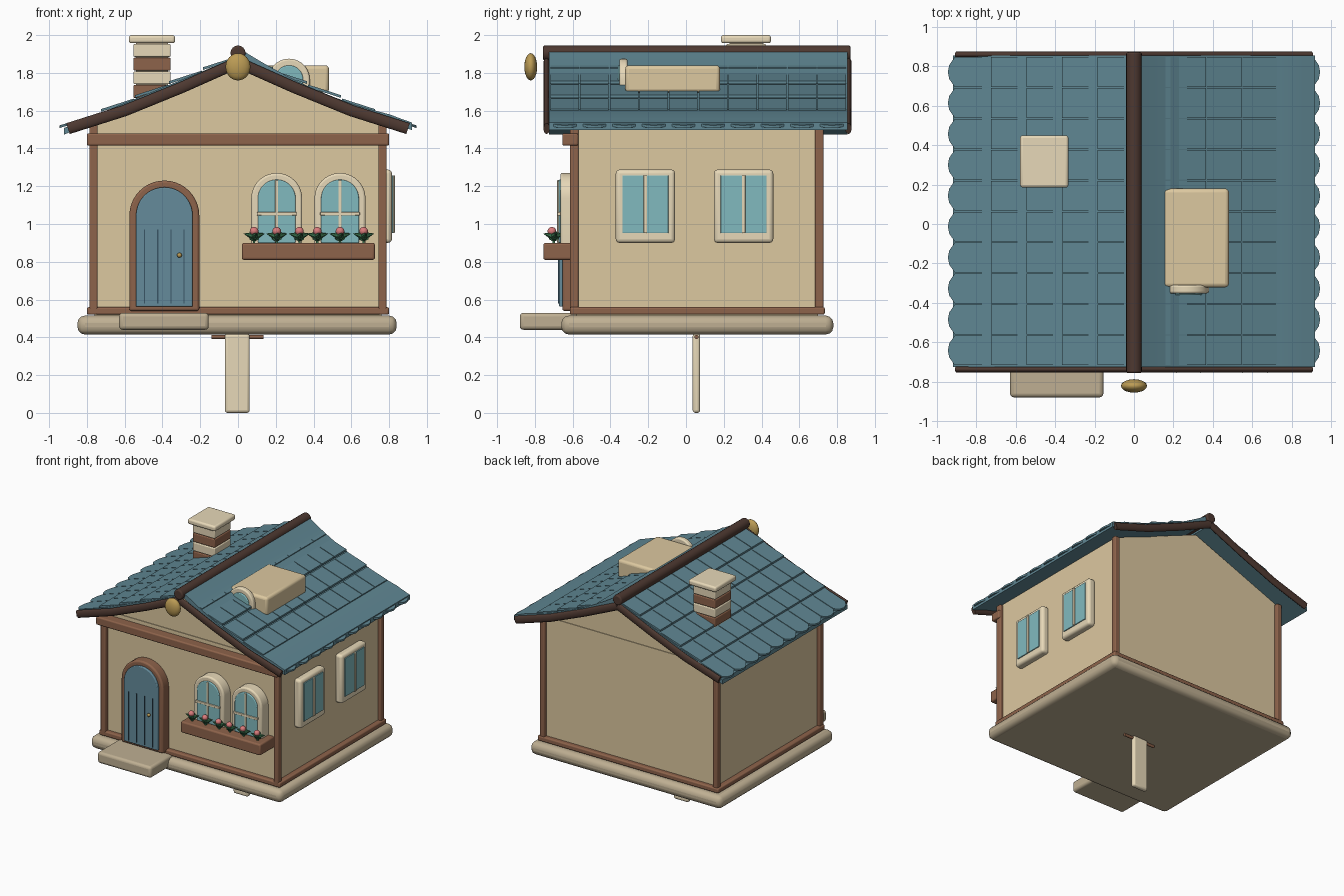
import bpy, bmesh, math
from mathutils import Matrix, Vector

if "Cube" in bpy.data.objects:
    bpy.data.objects.remove(bpy.data.objects["Cube"])

def mat(name, *c):
    m = bpy.data.materials.new(name)
    m.diffuse_color = (*c, 1)
    m.use_nodes = True
    m.node_tree.nodes["Principled BSDF"].inputs["Base Color"].default_value = m.diffuse_color
    return m

WALL = mat("plaster", .72, .58, .35)
TRIM = mat("cream_trim", .80, .69, .48)
STONE = mat("stone", .52, .43, .29)
WOOD = mat("wood", .27, .125, .07)
DARK = mat("dark_wood", .075, .04, .03)
ROOF = mat("roof_blue", .115, .24, .29)
DOOR = mat("door_blue", .13, .26, .33)
GROOVE = mat("groove_blue", .04, .09, .13)
GLASS = mat("glass", .22, .49, .52)
GOLD = mat("gold", .5, .33, .09)
LEAF = mat("leaf", .04, .16, .07)
PINK = mat("petal", .7, .2, .2)

def finish(name, bm, m, bevel=0, smooth=True, segs=3):
    bmesh.ops.recalc_face_normals(bm, faces=bm.faces)
    me = bpy.data.meshes.new(name)
    bm.to_mesh(me)
    bm.free()
    ob = bpy.data.objects.new(name, me)
    bpy.context.collection.objects.link(ob)
    me.materials.append(m)
    if bevel:
        b = ob.modifiers.new("bevel", 'BEVEL')
        b.width, b.segments, b.limit_method = bevel, segs, 'ANGLE'
    if smooth:
        bpy.context.view_layer.objects.active = ob
        ob.select_set(True)
        bpy.ops.object.shade_smooth_by_angle(angle=math.radians(35))
        ob.select_set(False)
    return ob

def box(name, x, y, z, m, bevel=.008):
    bm = bmesh.new()
    size = [b - a for a, b in (x, y, z)]
    mid = [(a + b) / 2 for a, b in (x, y, z)]
    bmesh.ops.create_cube(bm, size=1, matrix=Matrix.Translation(mid) @ Matrix.Diagonal((*size, 1)))
    return finish(name, bm, m, bevel)

def add_prism(bm, bottom, top):
    a = [bm.verts.new(p) for p in bottom]
    b = [bm.verts.new(p) for p in top]
    bm.faces.new(a)
    bm.faces.new(b[::-1])
    for i in range(len(a)):
        j = (i + 1) % len(a)
        bm.faces.new((a[i], b[i], b[j], a[j]))

def prism_y(name, pts, y0, y1, m, bevel=0):
    bm = bmesh.new()
    add_prism(bm, [(x, y0, z) for x, z in pts], [(x, y1, z) for x, z in pts])
    return finish(name, bm, m, bevel)

def arch(name, cx, r, spring, bottom, y0, y1, m, bevel=.006):
    pts = [(cx + r, bottom)]
    pts += [(cx + r * math.cos(math.pi * i / 20), spring + r * math.sin(math.pi * i / 20)) for i in range(21)]
    return prism_y(name, pts + [(cx - r, bottom)], y0, y1, m, bevel)

def ball(name, c, s, m):
    bm = bmesh.new()
    bmesh.ops.create_uvsphere(bm, u_segments=20, v_segments=12, radius=1,
                              matrix=Matrix.Translation(c) @ Matrix.Diagonal((*s, 1)))
    return finish(name, bm, m)

def rod(name, p, q, r, m, bevel=.01):
    p, q = Vector(p), Vector(q)
    bm = bmesh.new()
    bmesh.ops.create_cone(bm, cap_ends=True, segments=16, radius1=r, radius2=r, depth=(q - p).length,
                          matrix=Matrix.Translation((p + q) / 2) @ (q - p).to_track_quat('Z', 'Y').to_matrix().to_4x4())
    return finish(name, bm, m, bevel)

# base, step and hanging tag below
box("base_slab", (-.85, .84), (-.66, .78), (.415, .515), STONE, .04)
box("door_step", (-.63, -.155), (-.88, -.56), (.44, .53), STONE, .02)
box("support_tag", (-.07, .062), (.035, .075), (0, .42), TRIM, .015)
rod("tag_bar", (-.14, .055, .402), (.135, .055, .402), .011, WOOD, 0)

# walls, gable and timber
box("walls", (-.76, .76), (-.58, .70), (.5, 1.51), WALL, 0)
prism_y("gable", [(-.76, 1.51), (.76, 1.51), (.76, 1.535), (0, 1.84), (-.76, 1.535)], -.575, .695, WALL)
box("bottom_trim", (-.8, .8), (-.615, .735), (.52, .56), WOOD, .01)
box("front_beam", (-.8, .8), (-.655, -.57), (1.415, 1.48), WOOD, .01)
for sx in (-1, 1):
    for y in (-.592, .705):
        box("corner_post", (sx * .765 - .022, sx * .765 + .022), (y - .023, y + .023), (.52, 1.53), WOOD)

# front door
arch("door_frame", -.39, .185, 1.045, .54, -.655, -.57, WOOD, .012)
arch("door_panel", -.39, .15, 1.045, .562, -.672, -.6, DOOR)
for x in (-.495, -.425, -.355, -.285):
    box("door_groove", (x - .003, x + .003), (-.677, -.66), (.58, .97), GROOVE, 0)
ball("door_knob", (-.31, -.685, .835), (.013, .013, .013), GOLD)

# arched front windows
for cx in (.205, .54):
    arch("window_frame", cx, .135, 1.135, .88, -.665, -.57, TRIM, .012)
    arch("window_glass", cx, .1, 1.135, .9, -.674, -.6, GLASS)
    box("window_mullion", (cx - .008, cx + .008), (-.682, -.66), (.9, 1.232), TRIM, .003)
    box("window_bar", (cx - .105, cx + .105), (-.682, -.66), (1.045, 1.063), TRIM, .003)

# flower box with plants
box("flower_box", (.02, .725), (-.755, -.57), (.81, .9), WOOD, .012)
for x in (.085, .205, .325, .42, .54, .665):
    bm = bmesh.new()
    for a in (0, 180, 270, 90):
        a = math.radians(a + 12)
        d = Vector((math.cos(a), math.sin(a), .25)).normalized()
        rot = d.to_track_quat('Z', 'Y').to_matrix().to_4x4()
        bmesh.ops.create_cone(bm, cap_ends=True, segments=6, radius1=.028, radius2=0, depth=.07,
                              matrix=Matrix.Translation(Vector((x, -.70, .935)) + d * .025) @ rot)
    finish("leaves", bm, LEAF, smooth=False)
    box("stem", (x - .006, x + .006), (-.706, -.694), (.88, .95), LEAF, 0)
    ball("flower", (x, -.71, .962), (.023, .023, .022), PINK)

# side windows on the right wall
for cy in (-.215, .305):
    box("side_window_frame", (.75, .815), (cy - .157, cy + .157), (.9, 1.288), TRIM, .02)
    box("side_window_glass", (.76, .822), (cy - .122, cy + .122), (.952, 1.258), GLASS, .003)
    box("side_window_mullion", (.76, .83), (cy - .009, cy + .009), (.952, 1.258), TRIM, .003)

# roof slabs: straight on the left, sagging on the right
def line(x):
    return 1.9 - .41 * x

xs = [.92 * i / 16 for i in range(17)]
left = [(-x, line(x) - .014) for x in xs]
prism_y("left_roof_slab", left + [(x, z - .035) for x, z in left[::-1]], -.725, .855, ROOF)
right = [(x, line(x) + .26 * (x - .18) * (x - .74)) for x in xs]
right = [(x, z - .02 * max(0, x - .8) / .12) for x, z in right]
prism_y("right_roof_slab", right + [(x, z - .04) for x, z in right[::-1]], -.725, .855, ROOF)

# roof tiles in five courses, scalloped at the eaves
W = .157
for side, label in ((-1, "left"), (1, "right")):
    bm = bmesh.new()
    for c in range(5):
        x0, x1 = .01 + .18 * c, .18 * (c + 1) + .005
        for r in range(10):
            y0, y1 = -.72 + W * r + .003, -.72 + W * (r + 1) - .003
            plan = [(x0, y0), (x0, y1)]
            if c < 4:
                plan += [(x1, y1), (x1, y0)]
            else:
                plan += [(.91, y1), (.938, y1 - .04), (.945, (y0 + y1) / 2), (.938, y0 + .04), (.91, y0)]
            top = [(side * x, y, line(x) - .01 + .016 * (x - x0) / .18) for x, y in plan]
            add_prism(bm, [(x, y, z - .014) for x, y, z in top], top)
    finish(label + "_roof_tiles", bm, ROOF, smooth=False)

# barge boards, ridge and finial
for sx in (-1, 1):
    for y in (-.738, .86):
        path = [(0, 1.855), (.3, 1.722), (.6, 1.6), (.9, 1.505)]
        cu = bpy.data.curves.new("barge_board", 'CURVE')
        cu.dimensions, cu.bevel_depth, cu.use_fill_caps = '3D', .03, True
        sp = cu.splines.new('POLY')
        sp.points.add(len(path) - 1)
        for p, (x, z) in zip(sp.points, path):
            p.co = (sx * x, y, z, 1)
        cu.materials.append(DARK)
        ob = bpy.data.objects.new("barge_board", cu)
        ob.scale.y = .55
        ob.location.y = y * .45
        bpy.context.collection.objects.link(ob)
rod("ridge_cap", (0, -.757, 1.905), (0, .872, 1.905), .04, DARK)
ball("gable_finial", (0, -.822, 1.832), (.066, .034, .072), GOLD)

# dormer
box("dormer", (.14, .482), (-.322, .18), (1.695, 1.84), WALL, .02)
arch("dormer_frame", .27, .11, 1.765, 1.72, -.352, -.31, TRIM, .01)
arch("dormer_glass", .27, .075, 1.765, 1.73, -.361, -.32, GLASS)

# chimney of alternating courses with a cap
for i in range(5):
    z = 1.595 + .0725 * i
    box("chimney_course", (-.553, -.357), (.215, .422), (z, z + .068), (TRIM, WOOD)[i % 2], .006)
box("chimney_core", (-.54, -.37), (.23, .41), (1.58, 1.97), STONE, 0)
box("chimney_cap", (-.578, -.333), (.185, .45), (1.957, 2.0), TRIM, .014)
